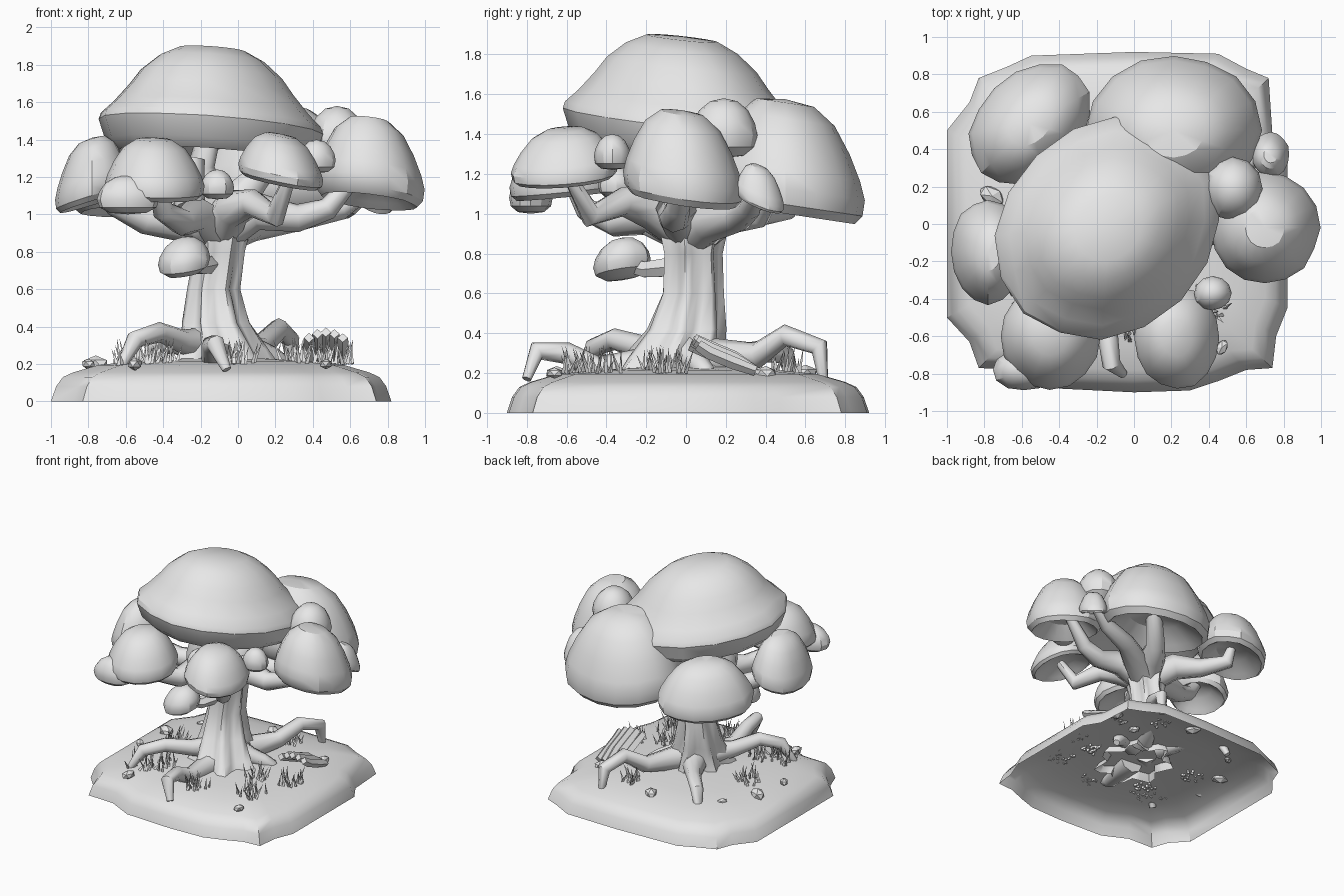
import bpy, bmesh, math, random
from mathutils import Vector, Matrix

random.seed(4)
if "Cube" in bpy.data.objects:
    bpy.data.objects.remove(bpy.data.objects["Cube"])

grey = bpy.data.materials.new("plain grey")
grey.use_nodes = True
grey.diffuse_color = (0.8, 0.8, 0.8, 1)
grey.node_tree.nodes["Principled BSDF"].inputs["Base Color"].default_value = (0.8, 0.8, 0.8, 1)


def finish(name, mesh, angle=None):
    """Link a mesh as a named object and set its shading."""
    mesh.materials.clear()
    mesh.materials.append(grey)
    ob = bpy.data.objects.new(name, mesh)
    bpy.context.collection.objects.link(ob)
    if angle:
        bpy.ops.object.select_all(action='DESELECT')
        ob.select_set(True)
        bpy.context.view_layer.objects.active = ob
        bpy.ops.object.shade_smooth_by_angle(angle=math.radians(angle))
    return ob


def bm_object(name, bm, angle=None):
    bmesh.ops.recalc_face_normals(bm, faces=bm.faces)
    mesh = bpy.data.meshes.new(name)
    bm.to_mesh(mesh)
    bm.free()
    return finish(name, mesh, angle)


def loft(bm, rings, first=None, last=None):
    """Bridge equal rings of points, closing the ends to a pole if given."""
    rows = [[bm.verts.new(p) for p in ring] for ring in rings]
    n = len(rows[0])
    for a, b in zip(rows, rows[1:]):
        for i in range(n):
            j = (i + 1) % n
            bm.faces.new((a[i], a[j], b[j], b[i]))
    for pole, row in ((first, rows[0]), (last, rows[-1])):
        if pole is not None:
            v = bm.verts.new(pole)
            for i in range(n):
                bm.faces.new((row[i], row[(i + 1) % n], v))


# Profiles run from the top down to the underside: radius, height
CROWN = [(.3, .985), (.47, .9), (.63, .76), (.73, .62), (.87, .45), (.98, .34), (1, .28),
         (.94, .09), (.84, 0), (.72, .06), (.45, .22)]
CAP = [(.36, .97), (.62, .83), (.81, .6), (.94, .38), (1, .22),
       (.97, .08), (.87, 0), (.74, .07), (.45, .24)]
PUFF = [(.4, .95), (.72, .8), (.93, .58), (1, .38), (.92, .18), (.6, .04)]


def cap(name, x, y, z, rx, ry, h, sx=0, sy=0, turn=0, profile=CAP, sides=16):
    """Domed cap, hollow below, sheared to lean by sx and sy."""
    wobble = [1 + random.uniform(-.02, .03) for _ in range(sides)]
    c, s = math.cos(turn), math.sin(turn)

    def point(i, r, t):
        a = math.tau * i / sides
        u, v = rx * r * wobble[i] * math.cos(a), ry * r * wobble[i] * math.sin(a)
        dx, dy = u * c - v * s, u * s + v * c
        return (x + dx, y + dy, z + h * t + sx * dx + sy * dy)
    bm = bmesh.new()
    rings = [[point(i, r, t) for i in range(sides)] for r, t in profile]
    under = 0 if profile is PUFF else .3
    loft(bm, rings, (x, y, z + h), (x, y, z + h * under))
    return bm_object(name, bm, 30)


def tube(name, points, radii, sides=1):
    """Tapered kinked limb along a path."""
    cu = bpy.data.curves.new(name, 'CURVE')
    cu.dimensions = '3D'
    cu.bevel_depth = 1
    cu.bevel_resolution = sides
    cu.use_fill_caps = True
    sp = cu.splines.new('POLY')
    sp.points.add(len(points) - 1)
    for p, co, r in zip(sp.points, points, radii):
        p.co = (*co, 1)
        p.radius = r
    ob = bpy.data.objects.new(name, cu)
    bpy.context.collection.objects.link(ob)
    bpy.context.view_layer.update()
    mesh = bpy.data.meshes.new_from_object(ob.evaluated_get(bpy.context.evaluated_depsgraph_get()))
    bpy.data.objects.remove(ob)
    return finish(name, mesh, 50)


# Ground mound, an open shell with notched corners
outline = [(.82, .35), (.74, .48), (.72, .78), (.6, .83), (.45, .91), (0, .92), (-.55, .9),
           (-.68, .84), (-.83, .78), (-.88, .65), (-1, .5), (-1, 0), (-1, -.5), (-.88, -.63),
           (-.83, -.77), (-.6, -.78), (-.4, -.88), (0, -.9), (.3, -.89), (.45, -.84),
           (.6, -.78), (.74, -.77), (.76, -.6), (.82, -.45), (.82, 0)]
bm = bmesh.new()
levels = [(1, 0), (.97, .08), (.93, .13), (.87, .155), (.72, .195), (.5, .215), (.25, .23)]
loft(bm, [[(-.09 + (px + .09) * s, py * s, z) for px, py in outline] for s, z in levels],
     last=(-.09, 0, .235))
bm_object("ground", bm, 40)

# Fluted trunk: height, centre x, centre y, radius, flute depth
bm = bmesh.new()
rings = []
for z, cx, cy, r, f in [(.17, -.07, -.08, .26, .2), (.28, -.08, -.06, .21, .18),
                        (.42, -.12, 0, .165, .16), (.6, -.13, .03, .13, .13),
                        (.8, -.1, .03, .125, .12), (.95, -.09, .03, .15, .14),
                        (1.04, -.1, .03, .13, .1)]:
    ring = []
    for i in range(28):
        a = math.tau * i / 28
        rr = r * (1 + f * math.cos(7 * a + 2 * z))
        ring.append((cx + rr * math.cos(a), cy + rr * 1.1 * math.sin(a), z))
    rings.append(ring)
loft(bm, rings, last=(-.1, .03, 1.08))
bm_object("trunk", bm, 60)

# Caps of foliage
quarter = math.pi / 4
cap("crown_cap", -.135, -.02, 1.305, .635, .555, .585, -.06, -.1, quarter, CROWN)
cap("back_cap", .215, .5, 1.0, .46, .4, .575, 0, -.15)
cap("left_cap", .7, -.02, 1.07, .29, .3, .45, -.12, -.15)
cap("back_right_cap", -.555, .535, 1.02, .37, .27, .37, .08, -.12, quarter)
cap("front_right_cap", -.45, -.6, 1.09, .265, .28, .32, -.03, .1)
cap("front_left_cap", .23, -.61, 1.17, .23, .27, .26, -.2, .08)
cap("right_cap", -.78, -.15, 1.06, .2, .28, .35, .3, -.05)
cap("outer_left_cap", .73, .37, 1.05, .1, .12, .19, -.3, -.4)

# Small puffs between the caps
for name, spec in {"back_left_puff": (.53, .19, 1.28, .16, .17, .3),
                   "front_left_puff": (.42, -.37, 1.22, .1, .09, .18),
                   "front_right_puff": (-.59, -.78, 1.0, .165, .11, .21),
                   "low_puff": (-.29, -.32, .67, .14, .145, .21, .15, .15),
                   "centre_puff": (-.11, -.35, 1.08, .09, .09, .16)}.items():
    cap(name, *spec, profile=PUFF, sides=12)

# Branches from trunk to each cap
heart = (-.1, .03, .9)
branches = {
    "front_left_branch": [(-.03, -.18, 1.03), (.08, -.32, 1.06), (.2, -.48, .99), (.27, -.58, 1.18)],
    "left_branch": [(.1, -.05, 1.02), (.32, -.06, .98), (.48, -.04, 1.03), (.66, -.02, 1.24)],
    "back_branch": [(-.02, .2, 1.0), (.08, .36, 1.0), (.2, .48, 1.24)],
    "outer_left_branch": [(.08, .12, .96), (.3, .26, .98), (.55, .32, 1.03), (.73, .37, 1.15)],
    "back_right_branch": [(-.25, .2, 1.0), (-.42, .32, 1.0), (-.54, .5, 1.02), (-.56, .53, 1.15)],
    "right_branch": [(-.3, 0, .96), (-.5, -.06, .97), (-.66, -.12, 1.05), (-.78, -.15, 1.2)],
    "front_right_branch": [(-.24, -.18, 1.0), (-.3, -.36, .96), (-.4, -.5, 1.02), (-.45, -.6, 1.2)],
    "crown_branch": [(-.14, 0, 1.08), (-.2, -.05, 1.25), (-.14, -.02, 1.48)],
    "crown_side_branch": [(0, .08, 1.08), (.12, .12, 1.22), (.1, .14, 1.45)]}
for name, path in branches.items():
    tube(name, [heart] + path, [.12, .105, .075, .06, .035], 2)
tube("front_stub", [(-.24, -.14, 1.3), (-.26, -.16, 1.1), (-.26, -.17, .94), (-.2, -.08, .88)],
     [.06, .085, .08, .05], 2)
tube("low_branch", [(-.13, 0, .74), (-.2, -.2, .72), (-.27, -.27, .74), (-.29, -.32, .78)],
     [.06, .045, .04, .03])

# Arching roots
roots = {
    "front_root": [(-.1, -.15, .24), (-.13, -.45, .22), (-.14, -.6, .3), (-.12, -.75, .31), (-.06, -.8, .17)],
    "right_root": [(-.15, -.03, .3), (-.3, -.2, .32), (-.42, -.36, .37), (-.55, -.46, .33), (-.63, -.52, .18)],
    "back_left_root": [(0, .1, .28), (.12, .36, .29), (.22, .5, .39), (.28, .67, .33), (.29, .69, .16)],
    "back_right_root": [(-.15, .1, .28), (-.25, .26, .28), (-.34, .38, .31), (-.45, .5, .29), (-.5, .55, .14)],
    "left_root": [(0, 0, .3), (.1, .03, .27), (.18, .07, .24), (.24, .1, .2), (.28, .12, .15)]}
for name, path in roots.items():
    tube(name, path, [.1, .065, .055, .05, .025], 2)

# Broken log made of curved slats
for k in range(5):
    x = .38 + .045 * k
    lift = .03 * math.sin(math.pi * k / 4)
    tube("log_slat", [(x, .02 + .01 * k, .34 + lift), (x, .12, .3 + lift),
                      (x, .24, .25 + lift), (x, .35, .21)], [.028, .032, .032, .025], 0)

# Grass tufts: centre x, centre y, spread, blade count
bm = bmesh.new()
for x, y, spread, count in [(-.4, -.38, .09, 22), (-.55, -.47, .1, 24), (-.58, .02, .08, 18),
                            (.02, -.56, .07, 18), (.41, -.41, .09, 22), (.3, -.15, .07, 18),
                            (.54, -.08, .08, 20), (.15, .5, .07, 14)]:
    for _ in range(count):
        px, py = x + random.uniform(-spread, spread), y + random.uniform(-spread, spread)
        h = random.uniform(.08, .15)
        lean = Vector((random.uniform(-.05, .05), random.uniform(-.05, .05), h))
        turn = Vector((0, 0, 1)).rotation_difference(lean).to_matrix().to_4x4()
        place = Matrix.Translation((px, py, .2)) @ turn @ Matrix.Translation((0, 0, h / 2))
        bmesh.ops.create_cone(bm, segments=3, radius1=.012, radius2=0, depth=h, matrix=place)
bm_object("grass", bm)

# Scattered stones
for x, y, r in [(-.55, -.65, .05), (-.76, .15, .065), (-.8, -.14, .04), (.47, -.66, .04),
                (-.1, .6, .06), (-.62, .41, .035), (.5, .4, .05), (.25, .3, .04)]:
    bm = bmesh.new()
    bmesh.ops.create_icosphere(bm, subdivisions=1, radius=r, matrix=Matrix.Translation((x, y, .2))
                               @ Matrix.Rotation(x * 9, 4, 'Z') @ Matrix.Diagonal((1.2, .8, .7, 1)))
    bm_object("stone", bm)
